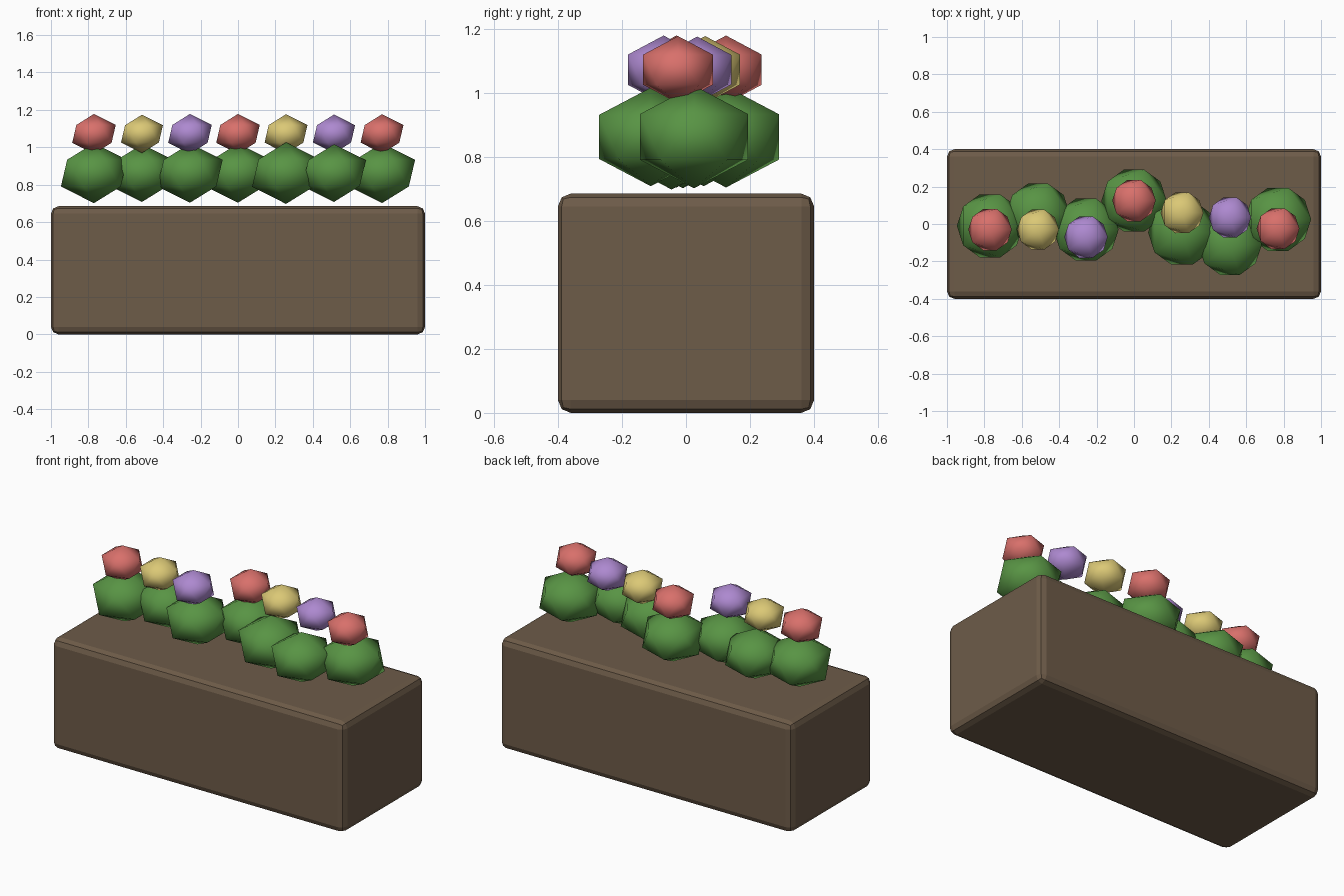
import bpy

if "Cube" in bpy.data.objects:
    bpy.data.objects.remove(bpy.data.objects["Cube"])


def material(name, rgb):
    m = bpy.data.materials.new(name)
    m.diffuse_color = (*rgb, 1)
    m.use_nodes = True
    m.node_tree.nodes["Principled BSDF"].inputs["Base Color"].default_value = m.diffuse_color
    return m


brown = material("wood brown", (0.155, 0.106, 0.066))
green = material("leaf green", (0.098, 0.296, 0.058))
red = material("petal red", (0.69, 0.162, 0.147))
yellow = material("petal yellow", (0.71, 0.58, 0.18))
purple = material("petal purple", (0.42, 0.25, 0.63))


def clump(name, loc, r, squash, mat):
    """Flattened icosahedron with soft shading."""
    bpy.ops.mesh.primitive_ico_sphere_add(subdivisions=1, radius=r, location=loc)
    o = bpy.context.object
    o.name = name
    o.scale.z = squash
    o.data.materials.append(mat)
    bpy.ops.object.shade_smooth()
    return o


# Planter box with softened edges
H = 0.685
bpy.ops.mesh.primitive_cube_add(size=1, location=(0, 0, H / 2))
box = bpy.context.object
box.name = "planter_box"
box.scale = (2, 0.8, H)
bpy.ops.object.transform_apply(location=False, rotation=False, scale=True)
box.data.materials.append(brown)
bevel = box.modifiers.new("edge_bevel", "BEVEL")
bevel.width = 0.04
bevel.segments = 2

# Row of plants: leaf y, leaf radius, flower y, flower radius, petal colour
plants = [
    (-0.01, 0.198, -0.03, 0.130, red),
    (0.055, 0.190, -0.03, 0.125, yellow),
    (-0.03, 0.195, -0.07, 0.130, purple),
    (0.125, 0.195, 0.125, 0.130, red),
    (-0.045, 0.203, 0.06, 0.128, yellow),
    (-0.11, 0.190, 0.035, 0.126, purple),
    (0.025, 0.198, -0.025, 0.128, red),
]
for i, (ly, lr, fy, fr, petal) in enumerate(plants):
    x = -0.77 + i * 1.54 / 6
    clump(f"leaf_clump_{i + 1}", (x, ly, 0.862), lr, 0.81, green)
    clump(f"flower_{i + 1}", (x, fy, 1.072), fr, 0.82, petal)
